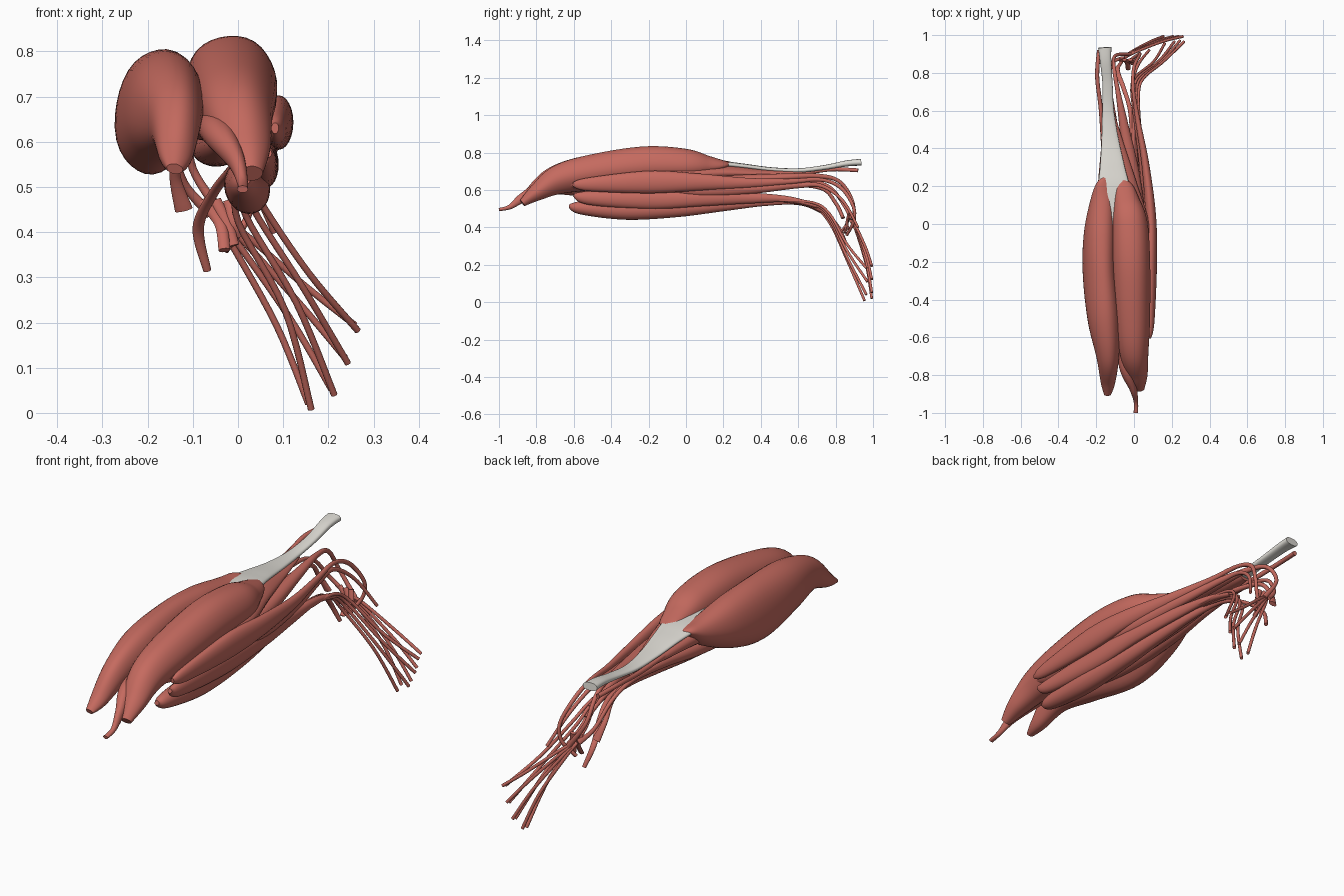
import bpy, bmesh, math
from mathutils import Vector


def material(name, rgb):
    m = bpy.data.materials.new(name)
    m.diffuse_color = (*rgb, 1)
    return m


RED = material("muscle_red", (0.56, 0.145, 0.115))
PALE = material("tendon_pale", (0.74, 0.72, 0.67))


def spline(pts, sub):
    """Catmull-Rom through tuples of any length."""
    p = [pts[0]] + list(pts) + [pts[-1]]
    out = []
    for i in range(1, len(p) - 2):
        for k in range(sub):
            t = k / sub
            out.append([0.5 * (2 * b + (c - a) * t + (2 * a - 5 * b + 4 * c - d) * t * t
                               + (3 * b - a - 3 * c + d) * t ** 3)
                        for a, b, c, d in zip(p[i - 1], p[i], p[i + 1], p[i + 2])])
    return out + [list(pts[-1])]


def sweep(name, pts, tilt=0, n=24, sub=8, mat=RED, groove=0.0, power=1.0):
    """Closed body through stations (x, y, z, half width, half height)."""
    bm = bmesh.new()
    rows = spline(pts, sub)
    c = [Vector(r[:3]) for r in rows]
    ct, st = math.cos(math.radians(tilt)), math.sin(math.radians(tilt))
    rings = []
    for i, r in enumerate(rows):
        t = (c[min(i + 1, len(c) - 1)] - c[max(i - 1, 0)]).normalized()
        u = Vector((1, 0, 0))
        u = (u - t * u.dot(t)).normalized()
        v = u.cross(t)
        w, h = max(r[3], 0.002), max(r[4], 0.002)
        ring = []
        for k in range(n):
            a = 2 * math.pi * k / n
            f = 1 + groove * math.sin(5 * a + i * 0.05)
            ca, sa = math.cos(a), math.sin(a)
            px = w * f * math.copysign(abs(ca) ** power, ca)
            pz = -h * f * math.copysign(abs(sa) ** power, sa)
            ring.append(bm.verts.new(c[i] + u * (px * ct - pz * st) - v * (px * st + pz * ct)))
        rings.append(ring)
    for a, b in zip(rings, rings[1:]):
        for k in range(n):
            bm.faces.new((a[k], a[(k + 1) % n], b[(k + 1) % n], b[k]))
    bm.faces.new(rings[0])
    bm.faces.new(rings[-1])
    bmesh.ops.recalc_face_normals(bm, faces=bm.faces)
    me = bpy.data.meshes.new(name)
    bm.to_mesh(me)
    bm.free()
    ob = bpy.data.objects.new(name, me)
    bpy.context.collection.objects.link(ob)
    me.materials.append(mat)
    bpy.context.view_layer.objects.active = ob
    ob.select_set(True)
    bpy.ops.object.shade_smooth_by_angle(angle=math.radians(50))
    ob.select_set(False)


def cord(name, pts, r=0.008, flat=1.0):
    sweep(name, [(*p, r, r * flat) for p in pts], n=10, sub=6)


# calf heads
sweep("calf_inner_head", [
    (-0.14, -0.905, 0.54, 0.018, 0.012), (-0.138, -0.84, 0.57, 0.038, 0.035),
    (-0.14, -0.7, 0.65, 0.06, 0.078), (-0.16, -0.5, 0.673, 0.086, 0.118),
    (-0.182, -0.25, 0.667, 0.088, 0.14), (-0.18, -0.05, 0.683, 0.084, 0.115),
    (-0.167, 0.12, 0.705, 0.064, 0.065), (-0.158, 0.21, 0.732, 0.042, 0.025),
    (-0.15, 0.245, 0.742, 0.012, 0.006)], tilt=10, n=32, groove=0.012)
sweep("calf_outer_head", [
    (0.03, -0.875, 0.53, 0.025, 0.02), (0.02, -0.8, 0.585, 0.052, 0.045),
    (0.0, -0.68, 0.655, 0.076, 0.078), (-0.008, -0.5, 0.695, 0.092, 0.095),
    (-0.015, -0.22, 0.73, 0.1, 0.104), (-0.022, 0.0, 0.733, 0.094, 0.088),
    (-0.04, 0.12, 0.732, 0.07, 0.052), (-0.053, 0.2, 0.736, 0.046, 0.023),
    (-0.058, 0.235, 0.742, 0.012, 0.006)], tilt=8, n=32, groove=0.012)
# slender strap between the heads
sweep("slender_calf_strap", [
    (0.01, -1.0, 0.495, 0.012, 0.008), (0.01, -0.94, 0.51, 0.012, 0.013),
    (-0.005, -0.87, 0.56, 0.02, 0.026), (-0.045, -0.75, 0.62, 0.035, 0.035),
    (-0.065, -0.55, 0.64, 0.03, 0.03), (-0.08, -0.3, 0.65, 0.01, 0.01)])
# heel tendon
sweep("heel_tendon", [
    (-0.1, 0.0, 0.735, 0.095, 0.02), (-0.107, 0.18, 0.738, 0.086, 0.017),
    (-0.115, 0.3, 0.728, 0.066, 0.014), (-0.127, 0.45, 0.71, 0.045, 0.012),
    (-0.137, 0.6, 0.704, 0.031, 0.012), (-0.14, 0.74, 0.72, 0.027, 0.013),
    (-0.15, 0.86, 0.742, 0.03, 0.016), (-0.155, 0.935, 0.748, 0.035, 0.018)],
    mat=PALE, power=0.8)
# broad flat muscle under the heads
sweep("broad_under_calf", [
    (0.045, -0.63, 0.63, 0.02, 0.012), (0.02, -0.56, 0.635, 0.06, 0.038),
    (-0.04, -0.35, 0.66, 0.125, 0.06), (-0.06, -0.05, 0.675, 0.145, 0.065),
    (-0.09, 0.2, 0.69, 0.105, 0.045), (-0.115, 0.42, 0.685, 0.06, 0.025),
    (-0.135, 0.62, 0.69, 0.022, 0.012)], n=32, groove=0.02)
# outer side muscles
sweep("outer_side_long", [
    (0.082, -0.605, 0.63, 0.008, 0.012), (0.086, -0.52, 0.63, 0.022, 0.036),
    (0.09, -0.2, 0.642, 0.032, 0.06), (0.088, 0.05, 0.642, 0.028, 0.047),
    (0.06, 0.32, 0.637, 0.02, 0.028), (0.02, 0.55, 0.645, 0.013, 0.015),
    (-0.005, 0.72, 0.655, 0.009, 0.01), (0.0, 0.83, 0.61, 0.009, 0.01),
    (0.03, 0.895, 0.51, 0.008, 0.009), (0.02, 0.895, 0.43, 0.008, 0.009),
    (-0.03, 0.86, 0.36, 0.01, 0.008)])
sweep("outer_side_short", [
    (0.075, -0.1, 0.6, 0.006, 0.01), (0.07, 0.1, 0.6, 0.022, 0.034),
    (0.045, 0.35, 0.605, 0.022, 0.026), (0.005, 0.6, 0.625, 0.014, 0.016),
    (-0.01, 0.73, 0.62, 0.009, 0.01), (0.02, 0.84, 0.54, 0.008, 0.008),
    (0.08, 0.92, 0.4, 0.007, 0.007)])
# front shin muscles
sweep("front_shin", [
    (0.015, -0.625, 0.515, 0.012, 0.01), (0.016, -0.56, 0.505, 0.034, 0.036),
    (0.02, -0.32, 0.5, 0.05, 0.06), (0.018, -0.05, 0.507, 0.043, 0.053),
    (0.01, 0.2, 0.522, 0.03, 0.036), (-0.002, 0.42, 0.535, 0.018, 0.021),
    (-0.02, 0.6, 0.53, 0.012, 0.011), (-0.055, 0.72, 0.485, 0.012, 0.009),
    (-0.088, 0.81, 0.41, 0.013, 0.008), (-0.068, 0.855, 0.315, 0.009, 0.008)],
    tilt=-15)
sweep("toe_lifter", [
    (0.065, -0.6, 0.575, 0.01, 0.01), (0.06, -0.52, 0.557, 0.025, 0.036),
    (0.062, -0.2, 0.55, 0.028, 0.052), (0.06, 0.1, 0.556, 0.025, 0.042),
    (0.04, 0.35, 0.557, 0.02, 0.029), (0.02, 0.55, 0.55, 0.016, 0.016),
    (0.012, 0.7, 0.515, 0.014, 0.012)])
# deep muscles
sweep("deep_middle", [
    (-0.02, -0.6, 0.615, 0.02, 0.012), (-0.035, -0.45, 0.592, 0.04, 0.035),
    (-0.05, -0.1, 0.585, 0.05, 0.04), (-0.07, 0.2, 0.6, 0.04, 0.034),
    (-0.1, 0.5, 0.63, 0.018, 0.016), (-0.13, 0.72, 0.61, 0.011, 0.01),
    (-0.14, 0.8, 0.53, 0.012, 0.01), (-0.12, 0.84, 0.45, 0.02, 0.01)])
sweep("deep_inner", [
    (-0.12, -0.45, 0.585, 0.012, 0.012), (-0.13, -0.2, 0.59, 0.034, 0.035),
    (-0.135, 0.1, 0.61, 0.036, 0.034), (-0.135, 0.35, 0.635, 0.022, 0.022),
    (-0.145, 0.6, 0.65, 0.011, 0.011), (-0.15, 0.76, 0.62, 0.009, 0.009),
    (-0.12, 0.85, 0.51, 0.009, 0.009), (-0.06, 0.88, 0.44, 0.013, 0.008)])
sweep("deep_outer", [
    (0.02, -0.3, 0.61, 0.012, 0.012), (0.02, 0.0, 0.625, 0.038, 0.035),
    (-0.01, 0.25, 0.645, 0.042, 0.034), (-0.05, 0.5, 0.665, 0.026, 0.022),
    (-0.085, 0.7, 0.675, 0.013, 0.013), (-0.105, 0.82, 0.645, 0.01, 0.01),
    (-0.1, 0.89, 0.54, 0.009, 0.009), (-0.02, 0.9, 0.42, 0.012, 0.009)])
# thin inner strap beside the heel tendon
cord("inner_heel_strap", [(-0.16, 0.35, 0.69), (-0.175, 0.6, 0.69),
                          (-0.195, 0.78, 0.71), (-0.185, 0.92, 0.705)], 0.011)

# toe tendons, one pair per toe
TOES = [(0.265, 0.985, 0.182), (0.243, 0.99, 0.11), (0.213, 0.985, 0.04),
        (0.162, 0.975, 0.008)]
for i, (x, y, z) in enumerate(TOES):
    s = 0.008 * (1.5 - i)
    cord(f"upper_toe_tendon_{i}", [
        (0.02 + s, 0.5, 0.545), (0.012 + s, 0.68, 0.52 + s),
        (0.025 + s * 2, 0.77, 0.445 + s * 2),
        (0.03 + (x - 0.03) * 0.5 + 0.008, 0.86, z + (0.43 - z) * 0.52),
        (x, y - 0.02, z)], 0.0075)
    cord(f"lower_toe_tendon_{i}", [
        (-0.05, 0.88, 0.435), (-0.005 + s, 0.91, 0.39 + s),
        (0.02 + (x - 0.02) * 0.5 + s * 0.5, 0.965, z + (0.38 - z) * 0.5),
        (x - 0.006, 0.993, z + 0.012)], 0.0075)
# great toe lifter belly
cord("great_toe_lifter", [(0.0, 0.2, 0.55), (-0.002, 0.45, 0.55), (0.0, 0.6, 0.54),
                          (0.0, 0.74, 0.485)], 0.011)
# small sole slips
for i, (x, y, z) in enumerate([(-0.03, 0.82, 0.36), (-0.01, 0.85, 0.37), (0.0, 0.87, 0.39)]):
    cord(f"sole_slip_{i}", [(-0.08 + 0.03 * i, 0.87, 0.47), (-0.04 + 0.015 * i, 0.86, 0.42),
                            (x, y, z)], 0.013, 0.6)
